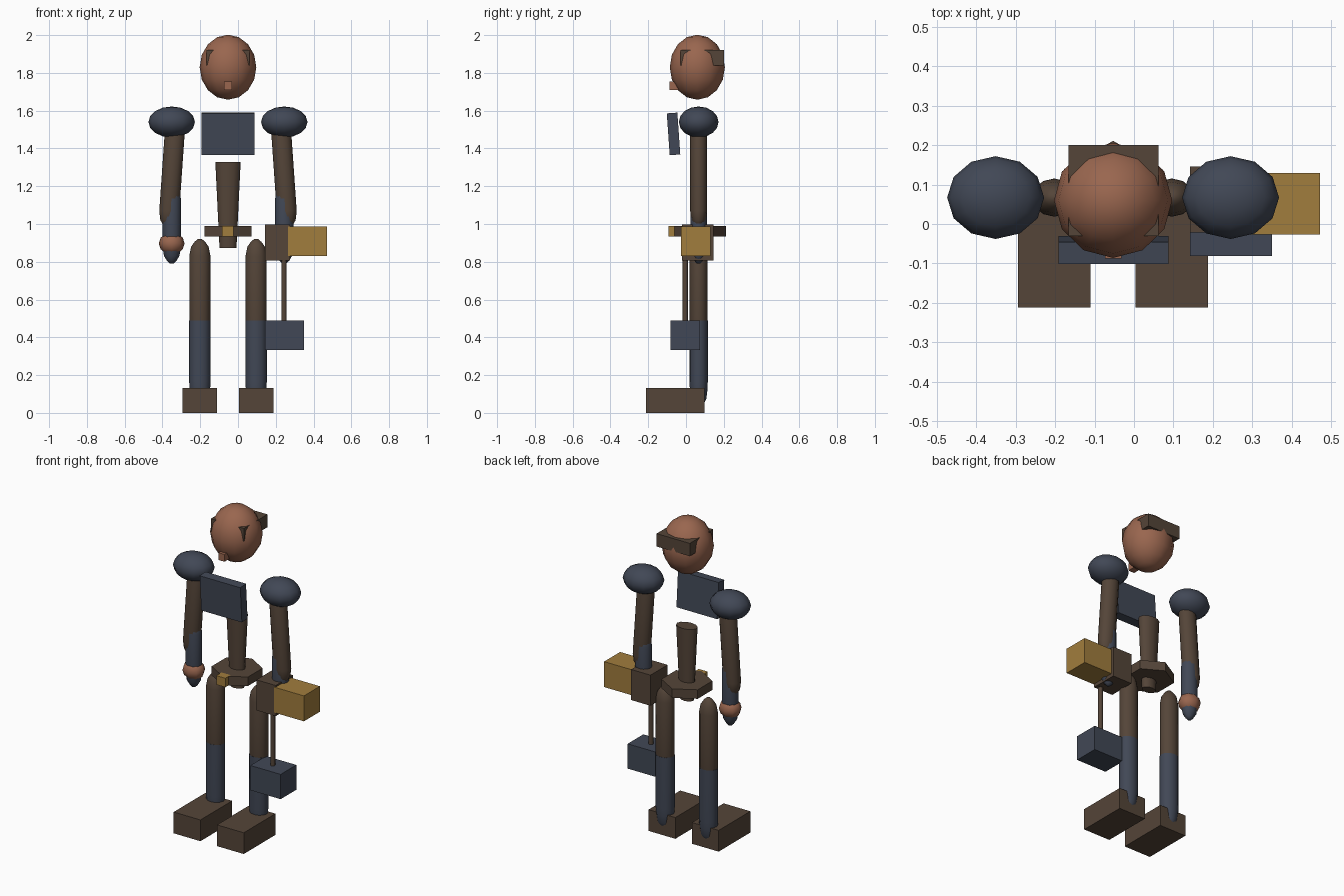
import bpy, bmesh, math
from mathutils import Vector

if "Cube" in bpy.data.objects:
    bpy.data.objects.remove(bpy.data.objects["Cube"])

CX, CY = -0.053, 0.067          # body axis


def material(name, rgb):
    m = bpy.data.materials.new(name)
    m.diffuse_color = (*rgb, 1)
    m.use_nodes = True
    m.node_tree.nodes["Principled BSDF"].inputs["Base Color"].default_value = m.diffuse_color
    return m


SKIN = material("skin", (0.32, 0.133, 0.078))
LEATHER = material("brown leather", (0.089, 0.059, 0.040))
STEEL = material("blue steel", (0.053, 0.064, 0.092))
BRASS = material("brass", (0.355, 0.205, 0.047))


def finish(name, bm, mat, smooth=False):
    bmesh.ops.recalc_face_normals(bm, faces=bm.faces)
    mesh = bpy.data.meshes.new(name)
    bm.to_mesh(mesh)
    bm.free()
    mesh.materials.append(mat)
    ob = bpy.data.objects.new(name, mesh)
    bpy.context.collection.objects.link(ob)
    if smooth:
        bpy.ops.object.select_all(action='DESELECT')
        ob.select_set(True)
        bpy.context.view_layer.objects.active = ob
        bpy.ops.object.shade_smooth_by_angle(angle=math.radians(50))
    return ob


def box(name, mat, xs, ys, zs, tilt=0):
    bm = bmesh.new()
    bmesh.ops.create_cube(bm, size=1)
    bmesh.ops.scale(bm, verts=bm.verts, vec=[r[1] - r[0] for r in (xs, ys, zs)])
    ob = finish(name, bm, mat)
    ob.location = [(r[0] + r[1]) / 2 for r in (xs, ys, zs)]
    ob.rotation_euler.x = tilt
    return ob


def ball(name, mat, center, radii, segments=12, rings=8):
    bm = bmesh.new()
    bmesh.ops.create_uvsphere(bm, u_segments=segments, v_segments=rings, radius=1)
    bmesh.ops.scale(bm, verts=bm.verts, vec=radii)
    ob = finish(name, bm, mat, True)
    ob.location = center
    return ob


def lathe(name, mat, start, end, profile, rx, ry, sides=12, smooth=True):
    """Loft rings from start to end; profile holds (fraction along, radius factor)."""
    bm = bmesh.new()
    a, b = Vector(start), Vector(end)
    rings = []
    for t, r in profile:
        c = a.lerp(b, t)
        rings.append([bm.verts.new((c.x + rx * r * math.sin(2 * math.pi * i / sides),
                                    c.y + ry * r * math.cos(2 * math.pi * i / sides), c.z))
                      for i in range(sides)])
    for low, high in zip(rings, rings[1:]):
        for i in range(sides):
            j = (i + 1) % sides
            bm.faces.new((low[i], low[j], high[j], high[i]))
    bm.faces.new(rings[0])
    bm.faces.new(rings[-1])
    return finish(name, bm, mat, smooth)


def capsule(name, mat, start, end, rx, ry, cap):
    """Limb segment with long rounded ends; cap is the end length."""
    f = cap / (Vector(end) - Vector(start)).length
    half = [(0, 0.2), (0.16 * f, 0.5), (0.45 * f, 0.83), (f, 1)]
    lathe(name, mat, start, end, half + [(1 - t, r) for t, r in reversed(half)], rx, ry)


# Head, nose and the band through the back of the head
ball("head", SKIN, (CX, 0.06, 1.83), (0.15, 0.146, 0.172))
box("nose", SKIN, (-0.074, -0.032), (-0.087, -0.03), (1.71, 1.755))
box("head_band", LEATHER, (-0.166, 0.062), (-0.03, 0.2), (1.84, 1.92))

# Torso
box("chest_plate", STEEL, (-0.192, 0.087), (-0.094, -0.038), (1.366, 1.588), math.radians(4))
lathe("torso", LEATHER, (CX, CY, 0.873), (CX, CY, 1.328), [(0, 0.67), (1, 1)], 0.067, 0.045)
lathe("belt", LEATHER, (CX, CY, 0.934), (CX, CY, 0.99), [(0, 1), (1, 1)], 0.144, 0.144,
      sides=6, smooth=False)
box("buckle", BRASS, (-0.085, -0.023), (-0.092, -0.04), (0.934, 0.99))

# Paired arms and legs
for side, s in (("left", -1), ("right", 1)):
    x = CX + s * 0.298
    ball(side + "_shoulder_pad", STEEL, (x, CY, 1.54), (0.123, 0.105, 0.082))
    capsule(side + "_upper_arm", LEATHER, (CX + s * 0.317, CY, 0.98),
            (CX + s * 0.276, CY, 1.57), 0.053, 0.045, 0.09)
    capsule(side + "_forearm", STEEL, (x, CY, 0.79), (x, CY, 1.22), 0.049, 0.044, 0.09)
    ball(side + "_hand", SKIN, (x, CY, 0.897), (0.068, 0.06, 0.06), 8, 6)

    x = CX + s * 0.149
    capsule(side + "_thigh", LEATHER, (x, CY, 0.40), (x, CY, 0.92), 0.056, 0.048, 0.09)
    lathe(side + "_shin", STEEL, (x, CY, 0.03), (x, CY, 0.49),
          [(0, 0.25), (0.04, 0.6), (0.1, 0.85), (0.2, 0.97), (0.3, 1.01), (1, 1.01)], 0.056, 0.048)
    box(side + "_boot", LEATHER, (x - 0.092, x + 0.092), (-0.212, 0.099), (0, 0.132))

# Hip pouch with brass block, and the hanging hammer
box("pouch", LEATHER, (0.142, 0.275), (-0.022, 0.146), (0.808, 0.998))
box("brass_block", BRASS, (0.266, 0.472), (-0.027, 0.13), (0.83, 0.988))
lathe("hammer_handle", LEATHER, (0.243, -0.004, 0.45), (0.243, -0.004, 0.9),
      [(0, 1), (1, 1)], 0.014, 0.014, sides=8)
box("hammer_head", STEEL, (0.142, 0.35), (-0.081, 0.073), (0.334, 0.488))
